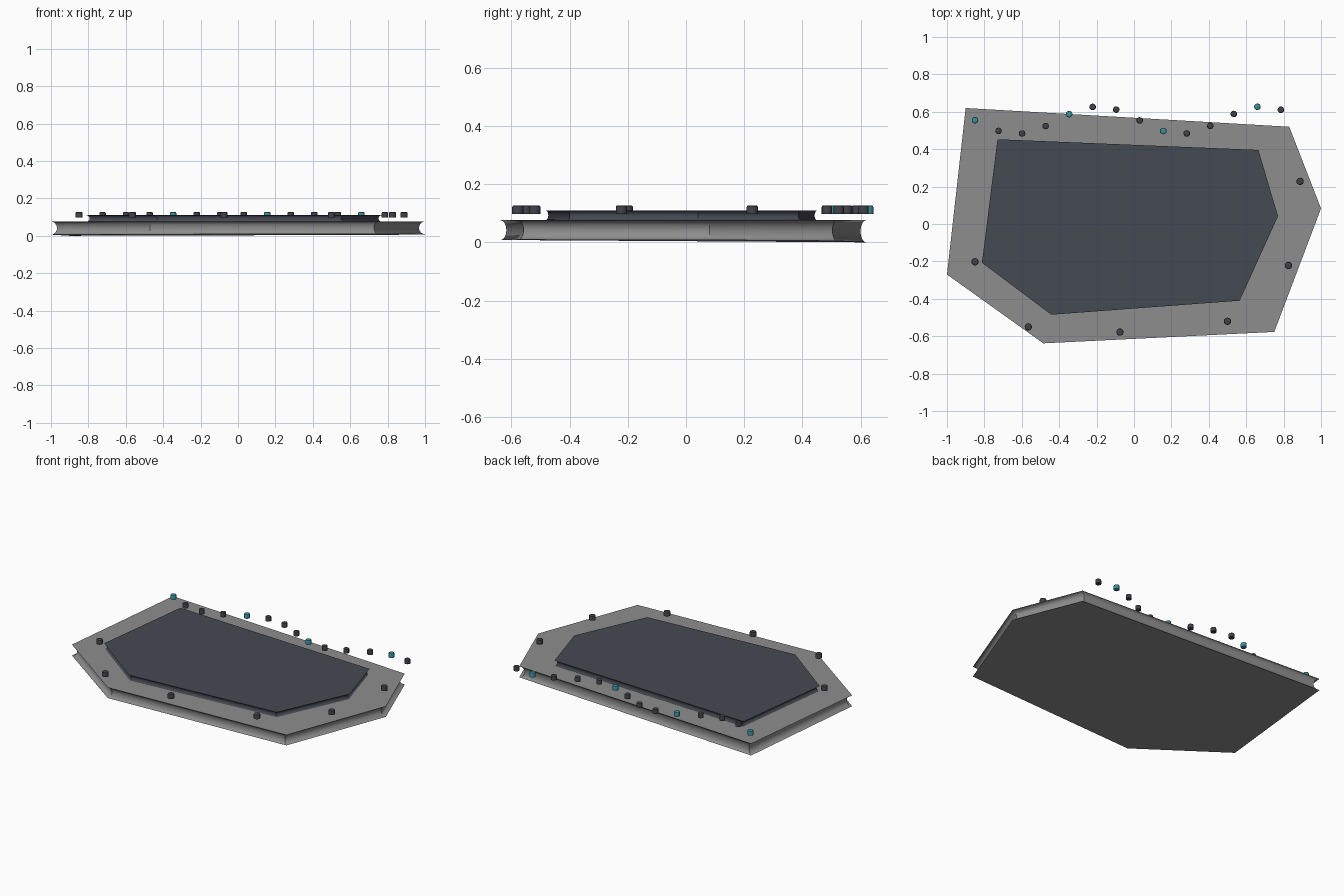
import bpy, bmesh, math

if "Cube" in bpy.data.objects:
    bpy.data.objects.remove(bpy.data.objects["Cube"])


def material(name, rgb):
    m = bpy.data.materials.new(name)
    m.diffuse_color = (*rgb, 1.0)
    m.use_nodes = True
    m.node_tree.nodes["Principled BSDF"].inputs["Base Color"].default_value = m.diffuse_color
    return m


STONE = material("grey_stone", (0.27, 0.27, 0.27))
SLATE = material("dark_slate", (0.06, 0.067, 0.085))
IRON = material("dark_iron", (0.05, 0.053, 0.065))
TEAL = material("teal_glow", (0.04, 0.28, 0.33))


def finish(bm, name, mat):
    bmesh.ops.recalc_face_normals(bm, faces=bm.faces)
    me = bpy.data.meshes.new(name)
    bm.to_mesh(me)
    bm.free()
    ob = bpy.data.objects.new(name, me)
    bpy.context.collection.objects.link(ob)
    me.materials.append(mat)
    bpy.ops.object.select_all(action='DESELECT')
    ob.select_set(True)
    bpy.context.view_layer.objects.active = ob
    bpy.ops.object.shade_smooth_by_angle(angle=math.radians(30))
    return ob


def grooved_slab(name, outline, bottoms, top, inset, mat, steps=12):
    """Polygonal slab whose rim is hollowed by a round groove."""
    bm = bmesh.new()
    rings = []
    for k in range(steps + 1):
        a = math.pi * k / steps
        s = 1 - inset * math.sin(a)
        f = (1 - math.cos(a)) / 2
        rings.append([bm.verts.new((x * s, y * s, b + (top - b) * f))
                      for (x, y), b in zip(outline, bottoms)])
    n = len(outline)
    for lo, hi in zip(rings, rings[1:]):
        for i in range(n):
            j = (i + 1) % n
            bm.faces.new((lo[i], lo[j], hi[j], hi[i]))
    bm.faces.new(rings[0][::-1])
    bm.faces.new(rings[-1])
    return finish(bm, name, mat)


def stud(name, x, y, r, mat, z0=0.098, z1=0.127):
    """Short round peg with a softened top rim."""
    bm = bmesh.new()
    bmesh.ops.create_cone(bm, cap_ends=True, segments=16, radius1=r, radius2=r,
                          depth=z1 - z0)
    rim = [e for e in bm.edges if all(v.co.z > 0 for v in e.verts)]
    bmesh.ops.bevel(bm, geom=rim, offset=0.006, segments=2, profile=0.5,
                    affect='EDGES')
    bmesh.ops.translate(bm, verts=bm.verts, vec=(x, y, (z0 + z1) / 2))
    return finish(bm, name, mat)


# Broad base slab and the raised panel on it
grooved_slab("base_slab",
             [(-0.90, 0.62), (-1.0, -0.27), (-0.485, -0.638), (0.75, -0.577),
              (1.0, 0.083), (0.83, 0.52)],
             [0.0, 0.006, 0.008, 0.009, 0.008, 0.005], 0.076, 0.032, STONE)
grooved_slab("raised_panel",
             [(-0.73, 0.453), (-0.813, -0.207), (-0.442, -0.485),
              (0.565, -0.41), (0.77, 0.042), (0.665, 0.396)],
             [0.075] * 6, 0.110, 0.024, SLATE)

# Wavy row of studs along the back, every fourth one teal
for i in range(14):
    stud("back_stud", -0.85 + 0.1258 * i, 0.555 - 0.073 * math.sin(0.9 * i),
         0.0175, IRON if i % 4 else TEAL)

# Studs around the remaining rim
for x, y in [(0.888, 0.228), (0.826, -0.222), (0.5, -0.52), (-0.075, -0.578),
             (-0.565, -0.55), (-0.85, -0.202)]:
    stud("rim_stud", x, y, 0.0195, IRON)
